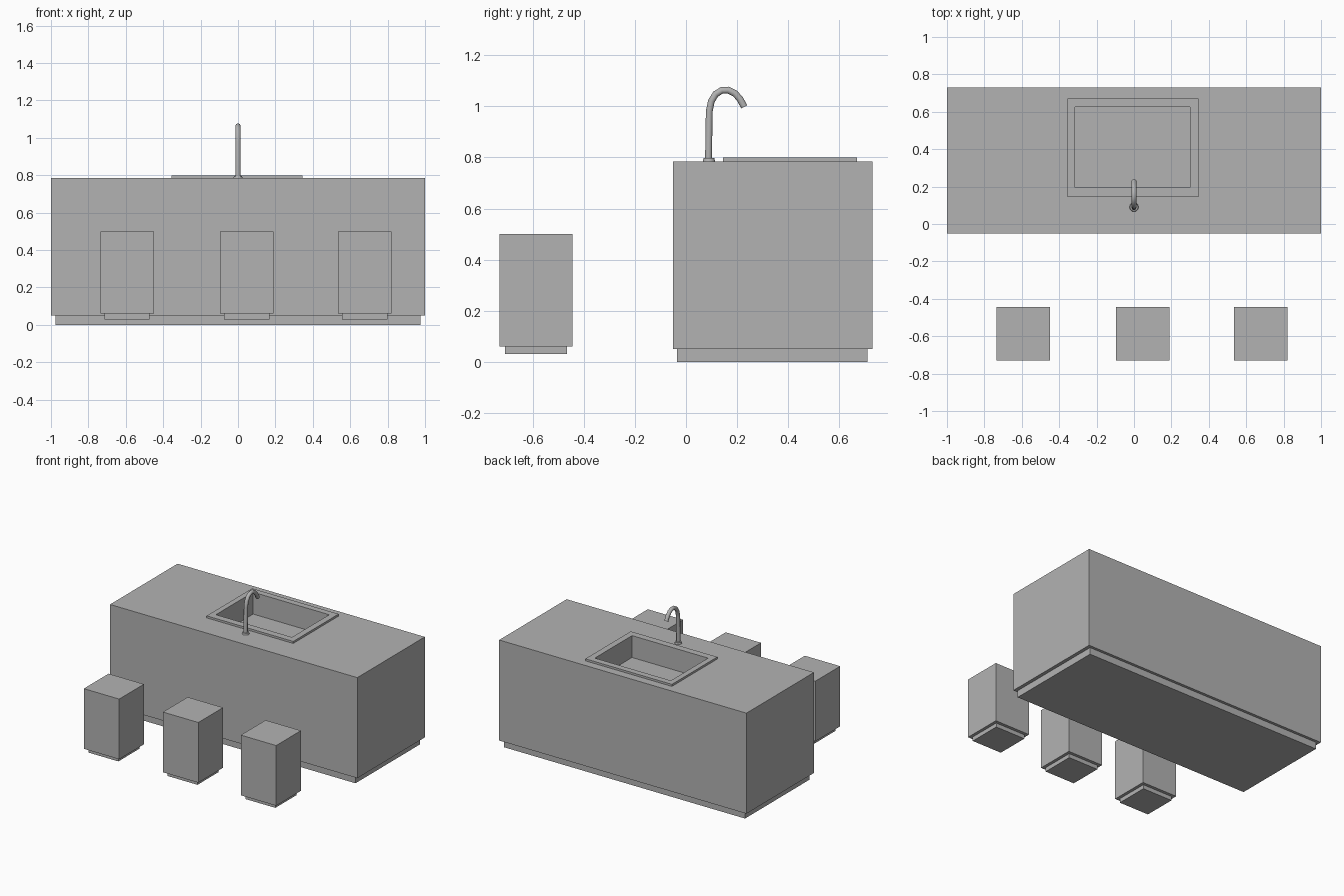
import bpy, bmesh, math

cube = bpy.data.objects.get("Cube")
if cube:
    bpy.data.objects.remove(cube, do_unlink=True)

grey = bpy.data.materials.new("plain grey")
grey.use_nodes = True
colour = (0.45, 0.45, 0.45, 1)
grey.diffuse_color = colour
grey.node_tree.nodes["Principled BSDF"].inputs["Base Color"].default_value = colour


def add_object(name, mesh):
    mesh.materials.clear()
    mesh.materials.append(grey)
    obj = bpy.data.objects.new(name, mesh)
    bpy.context.collection.objects.link(obj)
    return obj


def loft(name, rings, closed=False):
    """Bridge rectangles (x0, x1, y0, y1, z); cap the ends or join them in a loop."""
    bm = bmesh.new()
    loops = [[bm.verts.new(p) for p in ((a, c, z), (b, c, z), (b, d, z), (a, d, z))]
             for a, b, c, d, z in rings]
    pairs = list(zip(loops, loops[1:]))
    if closed:
        pairs.append((loops[-1], loops[0]))
    else:
        bm.faces.new(loops[0])
        bm.faces.new(loops[-1])
    for lo, hi in pairs:
        for i in range(4):
            j = (i + 1) % 4
            bm.faces.new((lo[i], lo[j], hi[j], hi[i]))
    bmesh.ops.recalc_face_normals(bm, faces=bm.faces)
    mesh = bpy.data.meshes.new(name)
    bm.to_mesh(mesh)
    bm.free()
    return add_object(name, mesh)


def box(name, rect, z0, z1):
    return loft(name, [(*rect, z0), (*rect, z1)])


# Island with its sunken basin, and the recessed plinth
outer = (-1, 1, -0.05, 0.73)
basin = (-0.315, 0.30, 0.195, 0.625)
rim = (-0.355, 0.345, 0.145, 0.67)
top = 0.785
box("island_plinth", (-0.975, 0.975, -0.035, 0.71), 0, 0.05)
loft("island_body", [(*outer, 0.05), (*outer, top), (*basin, top), (*basin, 0.64)])

# Raised frame around the basin
loft("sink_rim", [(*rim, top), (*rim, 0.80), (*basin, 0.80), (*basin, top)], closed=True)

# Block stools on small recessed feet
for label, x in (("right", -0.593), ("middle", 0.047), ("left", 0.677)):
    for part, half, z0, z1 in (("seat", 0.143, 0.06, 0.50), ("foot", 0.121, 0.03, 0.06)):
        y = -0.587
        box(f"{label}_stool_{part}", (x - half, x + half, y - half, y + half), z0, z1)

# Tap collar
bm = bmesh.new()
bmesh.ops.create_cone(bm, cap_ends=True, segments=24, radius1=0.024, radius2=0.021, depth=0.012)
bmesh.ops.translate(bm, verts=bm.verts, vec=(0, 0.09, top + 0.006))
mesh = bpy.data.meshes.new("tap_collar")
bm.to_mesh(mesh)
bm.free()
collar = add_object("tap_collar", mesh)

# Tap spout swept along a hooked path
path = [(0.088, top), (0.091, 0.98), (0.099, 1.02), (0.116, 1.048), (0.14, 1.063),
        (0.165, 1.064), (0.19, 1.052), (0.211, 1.03), (0.228, 0.998)]
curve = bpy.data.curves.new("tap_path", "CURVE")
curve.dimensions = "3D"
curve.bevel_depth = 0.014
curve.bevel_resolution = 3
curve.use_fill_caps = True
spline = curve.splines.new("POLY")
spline.points.add(len(path) - 1)
for point, (y, z) in zip(spline.points, path):
    point.co = (0, y, z, 1)
guide = bpy.data.objects.new("tap_path", curve)
bpy.context.collection.objects.link(guide)
graph = bpy.context.evaluated_depsgraph_get()
spout = add_object("tap_spout", bpy.data.meshes.new_from_object(guide.evaluated_get(graph)))
bpy.data.objects.remove(guide, do_unlink=True)

# Smooth the round tap parts
bpy.ops.object.select_all(action="DESELECT")
for obj in (collar, spout):
    obj.select_set(True)
bpy.context.view_layer.objects.active = spout
bpy.ops.object.shade_smooth_by_angle(angle=math.radians(40))
